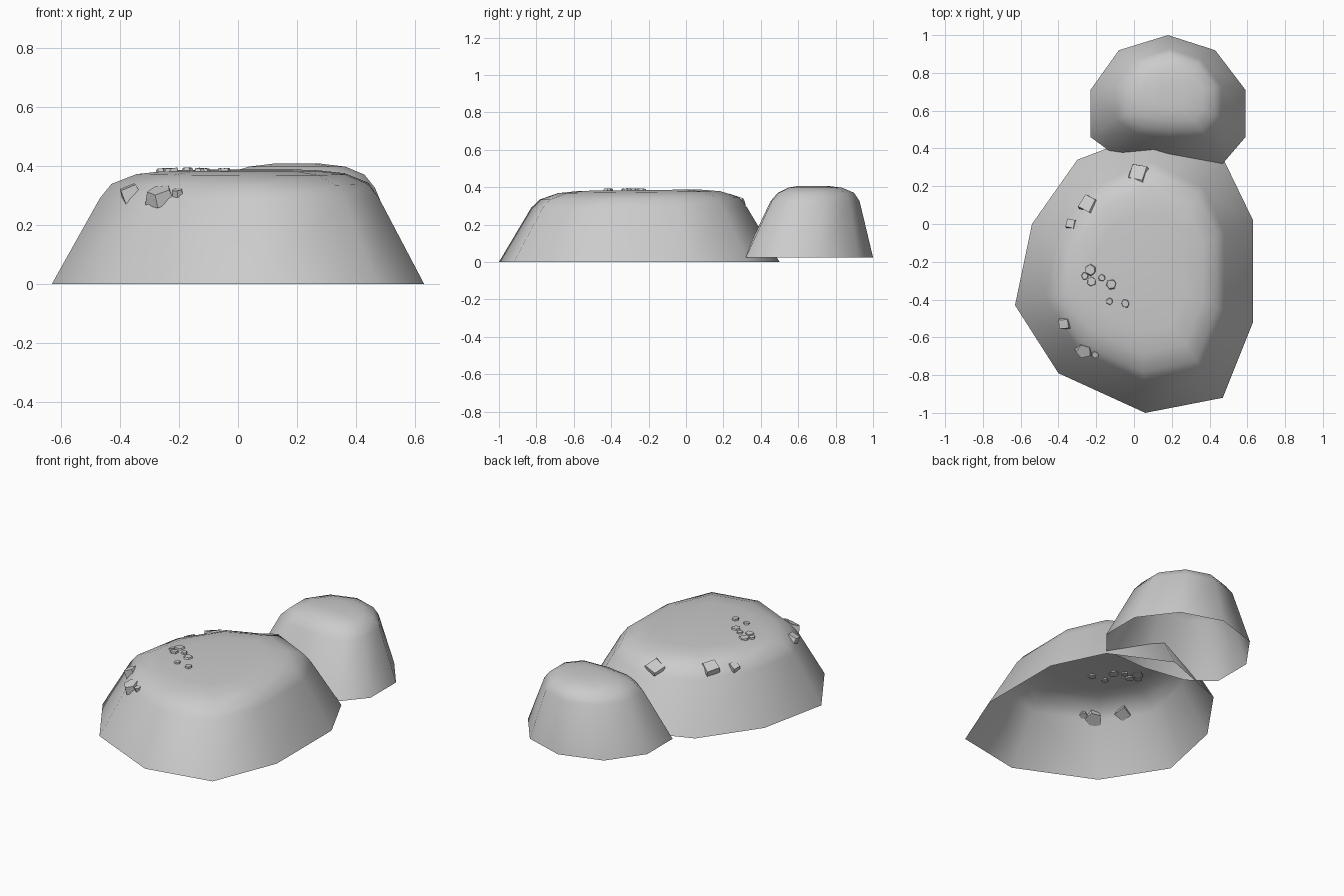
import bpy, bmesh, math, random
from mathutils import Vector, Matrix
from mathutils.bvhtree import BVHTree

if "Cube" in bpy.data.objects:
    bpy.data.objects.remove(bpy.data.objects["Cube"])

random.seed(4)


def finish(bm, name):
    bmesh.ops.recalc_face_normals(bm, faces=bm.faces)
    me = bpy.data.meshes.new(name)
    bm.to_mesh(me)
    bm.free()
    ob = bpy.data.objects.new(name, me)
    bpy.context.collection.objects.link(ob)
    return ob


def mound(name, outline, base_c, rings, tilt):
    """Loft an outline through rings of (centre x, centre y, scale x, scale y, z); open below."""
    bm = bmesh.new()
    loops = []
    for cx, cy, sx, sy, z in rings:
        loops.append([bm.verts.new((cx + (x - base_c[0]) * sx,
                                    cy + (y - base_c[1]) * sy,
                                    z + (tilt * (y - base_c[1]) * sy if z > 0.3 else 0)))
                      for x, y in outline])
    n = len(outline)
    for a, b in zip(loops, loops[1:]):
        for i in range(n):
            j = (i + 1) % n
            bm.faces.new((a[i], a[j], b[j], b[i]))
    bm.faces.new(loops[-1])
    bmesh.ops.recalc_face_normals(bm, faces=bm.faces)
    tree = BVHTree.FromBMesh(bm)
    ob = finish(bm, name)
    ob.data.polygons.foreach_set("use_smooth", [True] * len(ob.data.polygons))
    return tree


# Large mound: ten-sided shell with rounded shoulder and nearly flat top
big = [(-0.63, -0.43), (-0.40, -0.79), (0.06, -1.0), (0.47, -0.92), (0.63, -0.52),
       (0.63, 0.02), (0.48, 0.33), (0.12, 0.50), (-0.30, 0.34), (-0.54, 0.0)]
c = (0.02, -0.25)
surface = mound("large_mound", big, c, [
    (*c, 1, 1, 0), (*c, 0.75, 0.77, 0.29), (*c, 0.69, 0.71, 0.34),
    (*c, 0.56, 0.58, 0.373), (*c, 0.40, 0.42, 0.384)], 0.012)

# Small mound behind it: steep at the back, sloping at the front
small = [(0.18, 1.0), (-0.08, 0.92), (-0.23, 0.71), (-0.23, 0.46), (-0.08, 0.35),
         (0.18, 0.31), (0.47, 0.32), (0.59, 0.46), (0.59, 0.71), (0.43, 0.92)]
mound("small_mound", small, (0.18, 0.655), [
    (0.18, 0.655, 1, 1, 0.025), (0.185, 0.69, 0.68, 0.69, 0.325),
    (0.19, 0.695, 0.58, 0.59, 0.37), (0.20, 0.69, 0.40, 0.42, 0.397),
    (0.20, 0.68, 0.2, 0.22, 0.407)], 0.0)


# Stones: little tapered blocks resting in the surface of the large mound
def stone(name, x, y, size, height, sides, turn, lift=0.0):
    hit, normal, _, _ = surface.ray_cast(Vector((x, y, 2)), Vector((0, 0, -1)))
    bm = bmesh.new()
    bmesh.ops.create_cone(bm, cap_ends=True, segments=sides, radius1=size * 0.62,
                          radius2=size * 0.5, depth=height)
    for v in bm.verts:
        v.co += Vector([random.uniform(-0.06, 0.06) * size for _ in range(3)])
    lean = Vector((0, 0, 1)).lerp(normal, 0.5).normalized()
    rot = Vector((0, 0, 1)).rotation_difference(lean).to_matrix().to_4x4()
    bm.transform(Matrix.Translation(hit + Vector((0, 0, lift)))
                 @ rot @ Matrix.Rotation(math.radians(turn), 4, 'Z'))
    finish(bm, name)


blocks = [(-0.365, -0.525, 0.075, 0.045, 4, 50), (-0.265, -0.67, 0.08, 0.045, 5, 20),
          (-0.205, -0.69, 0.036, 0.025, 6, 0), (-0.245, 0.11, 0.10, 0.03, 4, 20),
          (-0.33, 0.00, 0.06, 0.03, 4, 35), (0.02, 0.265, 0.11, 0.02, 4, 30)]
for i, (x, y, s, h, n, t) in enumerate(blocks):
    stone(f"stone_{i + 1}", x, y, s, h, n, t)

pebbles = [(-0.23, -0.245, 0.055), (-0.26, -0.275, 0.035), (-0.225, -0.305, 0.045),
           (-0.17, -0.285, 0.035), (-0.12, -0.32, 0.05), (-0.13, -0.41, 0.035),
           (-0.045, -0.42, 0.04)]
for i, (x, y, s) in enumerate(pebbles):
    stone(f"pebble_{i + 1}", x, y, s, 0.018, 6, i * 25)
